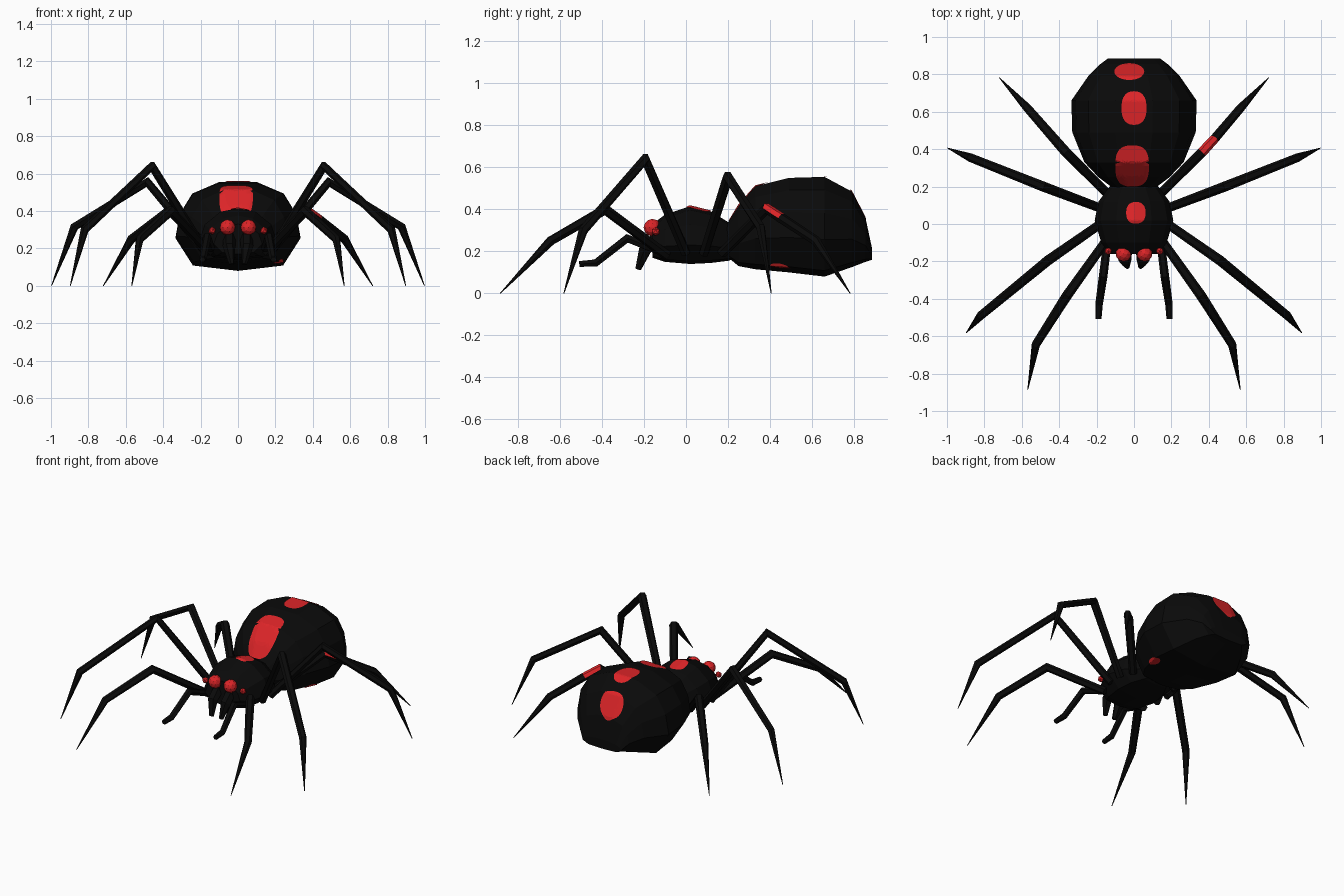
import bpy, bmesh, math
from mathutils import Vector
from mathutils.bvhtree import BVHTree

if "Cube" in bpy.data.objects:
    bpy.data.objects.remove(bpy.data.objects["Cube"])


def material(name, color):
    m = bpy.data.materials.new(name)
    m.diffuse_color = (*color, 1)
    m.use_nodes = True
    m.node_tree.nodes["Principled BSDF"].inputs["Base Color"].default_value = m.diffuse_color
    return m


BLACK = material("glossy black", (0.003, 0.003, 0.003))
RED = material("marking red", (0.72, 0.018, 0.021))


def finish(bm, name, *mats):
    bmesh.ops.recalc_face_normals(bm, faces=bm.faces)
    me = bpy.data.meshes.new(name)
    bm.to_mesh(me)
    bm.free()
    for m in mats:
        me.materials.append(m)
    ob = bpy.data.objects.new(name, me)
    bpy.context.collection.objects.link(ob)
    return ob


def skin(bm, rings):
    """Bridge rings of points with quads and cap both ends."""
    loops = [[bm.verts.new(p) for p in r] for r in rings]
    n = len(loops[0])
    for a, b in zip(loops, loops[1:]):
        for i in range(n):
            j = (i + 1) % n
            bm.faces.new((a[i], a[j], b[j], b[i]))
    bm.faces.new(loops[0])
    bm.faces.new(loops[-1])


def body(name, section, stations):
    """Loft a half cross-section along y; stations are (y, half width, bottom, top)."""
    full = section + [(-u, v) for u, v in reversed(section) if u > 0]
    bm = bmesh.new()
    skin(bm, [[(u * w, y, lo + v * (hi - lo)) for u, v in full]
              for y, w, lo, hi in stations])
    tree = BVHTree.FromBMesh(bm)
    finish(bm, name, BLACK)
    return tree


def tube(name, points, radii, sides=6, red=None):
    """Faceted tapering limb along a path; red = index of a painted segment."""
    pts = [Vector(p) for p in points]
    rings = []
    for i, (p, r) in enumerate(zip(pts, radii)):
        t = Vector()
        if i:
            t += (p - pts[i - 1]).normalized()
        if i < len(pts) - 1:
            t += (pts[i + 1] - p).normalized()
        t.normalize()
        side = t.cross(Vector((0, 0, 1))).normalized()
        up = side.cross(t)
        rings.append([p + r * (math.cos(a) * side + math.sin(a) * up)
                      for a in (2 * math.pi * k / sides for k in range(sides))])
    bm = bmesh.new()
    skin(bm, rings)
    if red is not None:
        bm.normal_update()
        bm.faces.ensure_lookup_table()
        for k in range(sides):
            f = bm.faces[red * sides + k]
            if k < sides // 2:  # upper half of the limb
                f.material_index = 1
    return finish(bm, name, BLACK, RED)


def spot(name, tree, center, direction, axis, rx, ry, power=2.0, rings=8, n=32):
    """Thin rounded patch projected onto a body surface."""
    d = Vector(direction).normalized()
    ax = Vector(axis).normalized()
    ay = d.cross(ax).normalized()
    bm = bmesh.new()

    def cast(u, v):
        hit, nor, _, _ = tree.ray_cast(Vector(center) + ax * u + ay * v - d * 0.6, d)
        return bm.verts.new(hit - d * 0.005) if hit else None

    mid = cast(0, 0)
    prev = None
    for k in range(1, rings + 1):
        s = k / rings
        cur = []
        for i in range(n):
            a = 2 * math.pi * i / n
            c, q = math.cos(a), math.sin(a)
            cur.append(cast(s * rx * math.copysign(abs(c) ** (2 / power), c),
                            s * ry * math.copysign(abs(q) ** (2 / power), q)))
        for i in range(n):
            j = (i + 1) % n
            quad = (prev[i], prev[j], cur[j], cur[i]) if prev else (mid, cur[j], cur[i])
            if all(quad):
                bm.faces.new(quad)
        prev = cur
    me = finish(bm, name, RED).data
    # make the patch face away from the body
    if sum((p.normal.dot(d) * p.area for p in me.polygons)) > 0:
        me.flip_normals()


# Abdomen
abdomen = body("abdomen",
               [(0, 0), (0.72, 0.06), (1, 0.37), (0.93, 0.64), (0.73, 0.87), (0.3, 1)],
               [(0.19, 0.11, 0.18, 0.32), (0.25, 0.19, 0.13, 0.42),
                (0.33, 0.265, 0.115, 0.51), (0.49, 0.33, 0.10, 0.55),
                (0.66, 0.335, 0.08, 0.555), (0.79, 0.245, 0.125, 0.485),
                (0.855, 0.18, 0.15, 0.36), (0.885, 0.14, 0.16, 0.22)])

# Head and thorax
thorax = body("thorax",
              [(0, 0), (0.65, 0.05), (1, 0.33), (0.85, 0.68), (0.45, 0.93), (0, 1)],
              [(-0.16, 0.13, 0.17, 0.33), (-0.1, 0.175, 0.15, 0.375),
               (0.02, 0.21, 0.14, 0.415), (0.12, 0.19, 0.145, 0.39),
               (0.2, 0.13, 0.155, 0.34), (0.25, 0.08, 0.17, 0.30)])

# Red markings
DOWN, X = (0, 0, -1), (1, 0, 0)
spot("rear_marking", abdomen, (-0.025, 0.815, 0.5), DOWN, X, 0.08, 0.045)
spot("middle_marking", abdomen, (0, 0.62, 0.5), DOWN, X, 0.067, 0.09, 2.4)
spot("front_marking", abdomen, (-0.01, 0.31, 0.45), DOWN, X, 0.09, 0.11, 2.8)
spot("thorax_marking", thorax, (0.01, 0.06, 0.4), DOWN, X, 0.052, 0.058, 2.4)
spot("belly_marking", abdomen, (0.225, 0.45, 0.12), (-1, 0, 1), (0, 1, 0), 0.05, 0.025)

# Limbs: root, raised joint, knee, tip
LEGS = {
    "front_leg": [(0.15, -0.09, 0.18), (0.36, -0.385, 0.40), (0.525, -0.645, 0.25), (0.568, -0.885, 0)],
    "second_leg": [(0.18, -0.0, 0.19), (0.46, -0.195, 0.64), (0.82, -0.49, 0.30), (0.897, -0.582, 0)],
    "third_leg": [(0.18, 0.085, 0.19), (0.485, 0.2, 0.555), (0.875, 0.355, 0.315), (0.997, 0.406, 0)],
    "rear_leg": [(0.15, 0.17, 0.19), (0.365, 0.385, 0.405), (0.57, 0.62, 0.25), (0.72, 0.782, 0)],
}


for sx, label in ((1, "right"), (-1, "left")):
    def flip(path):
        return [(sx * x, y, z) for x, y, z in path]

    for name, path in LEGS.items():
        radii = [0.024, 0.027, 0.023, 0.002]
        red = None
        if name == "rear_leg" and sx == 1:  # painted patch past the raised joint
            path = path[:2] + [(0.43, 0.455, 0.358)] + path[2:]
            radii = [0.024, 0.027, 0.025, 0.023, 0.002]
            red = 1
        tube(f"{label}_{name}", flip(path), radii, red=red)

    # Feelers
    tube(f"{label}_feeler",
         flip([(0.145, -0.12, 0.2), (0.165, -0.28, 0.262), (0.187, -0.43, 0.145), (0.19, -0.508, 0.14)]),
         [0.022, 0.023, 0.02, 0.016])
    # Fangs
    tube(f"{label}_fang",
         flip([(0.045, -0.14, 0.26), (0.048, -0.195, 0.21), (0.035, -0.228, 0.115)]),
         [0.035, 0.034, 0.014])

    # Eyes
    for kind, pos, r in (("large", (0.056, -0.16, 0.313), 0.042),
                         ("small", (0.138, -0.145, 0.295), 0.021)):
        bm = bmesh.new()
        bmesh.ops.create_icosphere(bm, subdivisions=2 if r > 0.03 else 1, radius=r)
        bmesh.ops.translate(bm, vec=flip([pos])[0], verts=bm.verts)
        finish(bm, f"{label}_{kind}_eye", RED)
